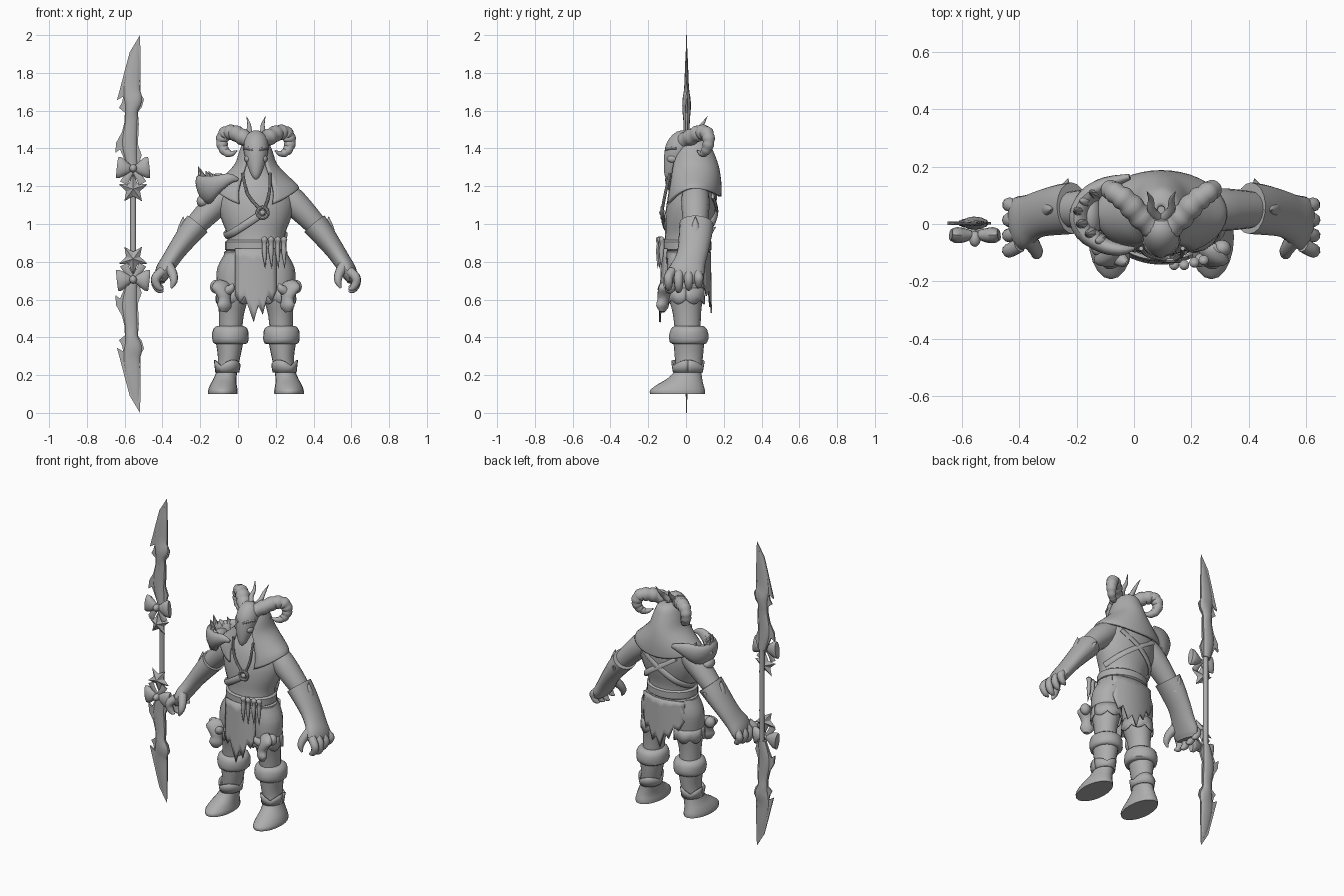
import bpy, bmesh, math, random
from mathutils import Vector as V

random.seed(4)
CX = 0.095                       # figure's centre line
ORIGIN = (CX, 0, 0)
grey = bpy.data.materials.new("stone_grey")
grey.diffuse_color = (0.42, 0.42, 0.42, 1)


def finish(name, bm, mirror="", origin=None, angle=40):
    bmesh.ops.recalc_face_normals(bm, faces=bm.faces)
    me = bpy.data.meshes.new(name)
    bm.to_mesh(me)
    bm.free()
    me.materials.append(grey)
    ob = bpy.data.objects.new(name, me)
    bpy.context.collection.objects.link(ob)
    ob.location = origin or ORIGIN
    if mirror:
        m = ob.modifiers.new("Mirror", 'MIRROR')
        m.use_axis = [a in mirror for a in "xyz"]
        m.use_mirror_merge = False
    bpy.ops.object.select_all(action='DESELECT')
    ob.select_set(True)
    bpy.context.view_layer.objects.active = ob
    bpy.ops.object.shade_smooth_by_angle(angle=math.radians(angle))
    return ob


def spline(pts, k):
    """Catmull-Rom through tuples of any length."""
    out = []
    for i in range(len(pts) - 1):
        a, b, c, d = (pts[max(i - 1, 0)], pts[i], pts[i + 1], pts[min(i + 2, len(pts) - 1)])
        for s in range(k):
            t = s / k
            out.append([0.5 * (2 * q + (r - p) * t + (2 * p - 5 * q + 4 * r - w) * t * t
                               + (3 * q - p - 3 * r + w) * t ** 3) for p, q, r, w in zip(a, b, c, d)])
    return out + [list(pts[-1])]


def tube(name, pts, ref=(1, 0, 0), n=16, k=3, mirror="", ridge=0, flat=False, origin=None, rough=0):
    """Sweep ellipses (x, y, z, radius along ref, other radius) along a path."""
    pts = spline([p if len(p) == 5 else (*p, p[3]) for p in pts], k)
    bm, rings, u = bmesh.new(), [], V(ref)
    for i, p in enumerate(pts):
        t = V(pts[min(i + 1, len(pts) - 1)][:3]) - V(pts[max(i - 1, 0)][:3])
        t = V((0, 0, 1)) if flat else t.normalized()
        u = (u - t * u.dot(t)).normalized()
        w = t.cross(u)
        f = 1 + (0.14 * abs(math.sin(i * math.pi / ridge)) - 0.07 if ridge else 0)
        ring = []
        for j in range(n):
            a = 2 * math.pi * j / n
            g = f * (1 + random.uniform(-rough, rough))
            ring.append(bm.verts.new(V(p[:3]) + u * (max(p[3], .001) * g * math.cos(a))
                                     + w * (max(p[4], .001) * g * math.sin(a))))
        rings.append(ring)
    for r, s in zip(rings, rings[1:]):
        for j in range(n):
            bm.faces.new((r[j], r[(j + 1) % n], s[(j + 1) % n], s[j]))
    bm.faces.new(rings[0][::-1])
    bm.faces.new(rings[-1])
    return finish(name, bm, mirror, origin)


def blob(name, c, r, mirror="", origin=None):
    bm = bmesh.new()
    bmesh.ops.create_uvsphere(bm, u_segments=14, v_segments=10, radius=1)
    for v in bm.verts:
        v.co = V(c) + V((v.co.x * r[0], v.co.y * r[1], v.co.z * r[2]))
    return finish(name, bm, mirror, origin)


def sheet(name, nu, nv, fn, thick, mirror=""):
    """Grid surface fn(u, v) with thickness."""
    bm = bmesh.new()
    g = [[bm.verts.new(fn(i / nu, j / nv)) for j in range(nv + 1)] for i in range(nu + 1)]
    for i in range(nu):
        for j in range(nv):
            bm.faces.new((g[i][j], g[i + 1][j], g[i + 1][j + 1], g[i][j + 1]))
    ob = finish(name, bm, mirror)
    ob.modifiers.new("Solidify", 'SOLIDIFY').thickness = thick
    return ob


# Torso, legs and boots
tube("torso", [(0, .01, .78, .165, .11), (0, .005, .88, .15, .12), (0, .01, .95, .155, .12),
               (0, .02, 1.03, .185, .13), (0, .03, 1.11, .2, .132), (0, .04, 1.19, .18, .12),
               (0, .045, 1.26, .11, .09), (0, .03, 1.32, .06, .06)], n=24, flat=True)
tube("thigh", [(.07, .01, .86, .085, .105), (.102, .005, .77, .102, .105), (.117, 0, .68, .092, .098),
               (.122, 0, .6, .08, .088), (.13, .005, .52, .066, .074), (.135, .01, .42, .06, .068)],
     mirror="x", flat=True)
tube("boot", [(.175, -.045, .10, .078, .145), (.175, -.045, .12, .078, .145), (.172, -.03, .15, .07, .122),
              (.163, -.005, .185, .06, .09), (.152, .012, .23, .055, .07), (.142, .015, .3, .06, .075),
              (.14, .015, .38, .074, .082)], mirror="x", n=20, flat=True)
tube("fur_cuff", [(.135, .015, .365, .08, .085), (.135, .015, .375, .093, .1), (.135, .015, .41, .097, .105),
                  (.135, .015, .445, .09, .095), (.135, .015, .46, .07, .075)], mirror="x", n=22, k=2,
     flat=True, rough=.02)


def ankle(u, v):
    a = 2 * math.pi * u
    h = .215 + v * (.035 + .03 * abs(math.cos(a * 1.5)))
    r = 1.06 + .12 * v
    return (.152 + .06 * r * math.cos(a), .01 + .075 * r * math.sin(a), h)


def trouser_hem(u, v):
    a = 2 * math.pi * u
    h = .66 - v * (.06 + .025 * abs(math.sin(a * 3.5)))
    r = 1.02 + .05 * v
    return (.12 + .088 * r * math.cos(a), .095 * r * math.sin(a), h)


sheet("ankle_wrap", 24, 2, ankle, .008, "x")
sheet("trouser_hem", 28, 2, trouser_hem, .006, "x")

# Arms, gauntlets and hands
tube("arm", [(.14, .05, 1.17, .07, .07), (.2, .05, 1.115, .075, .072), (.27, .05, 1.045, .07, .064),
             (.34, .05, .97, .06, .055)], ref=(0, 1, 0), mirror="x")
tube("gauntlet", [(.31, .055, 1.0, .09, .07), (.355, .05, .945, .088, .063), (.415, .038, .865, .082, .052),
                  (.455, .022, .805, .083, .047), (.487, .005, .755, .094, .044),
                  (.502, -.002, .715, .09, .034), (.505, -.005, .69, .07, .02)], ref=(0, 1, 0), mirror="x", n=18)
tube("cuff_spike_back", [(.35, .09, .93, .04), (.335, .125, .96, .02), (.325, .158, .985, .001)], mirror="x")
tube("cuff_spike_outer", [(.385, .05, .93, .04), (.388, .05, .98, .025), (.385, .05, 1.04, .001)], mirror="x")
for i in range(4):
    y, d = -.092 + .053 * i, .012 * abs(i - 1)
    tube(f"finger_{i + 1}", [(.495, y * .8, .75, .026), (.527, y, .72, .025), (.53, y, .68 + d, .023),
                             (.512, y, .65 + d, .017), (.49, y - .005, .643 + d, .004)], mirror="x", n=10)
tube("thumb", [(.465, -.05, .78, .03), (.44, -.085, .735, .025), (.435, -.105, .695, .019),
               (.448, -.11, .66, .005)], mirror="x", n=10)

# Hooded shoulder cape, open at the front
CAPE = [(1.458, .015, .015, .05), (1.44, .06, .07, .045), (1.385, .088, .105, .04), (1.315, .112, .13, .042),
        (1.25, .17, .142, .043), (1.2, .218, .148, .04), (1.17, .23, .15, .037)]
cape_rings = spline(CAPE, 3)


def cape(u, v):
    z, rx, ry, cy = cape_rings[round(v * (len(cape_rings) - 1))]
    gap = .7 - .3 * v
    a = gap + u * (2 * math.pi - 2 * gap)
    c = math.cos(a)
    drop = v ** 3 * (.1 * max(c, 0) ** 2 + .045 * max(-c, 0) ** 2 - .02)
    return (rx * math.sin(a), cy - ry * c, z - drop)


sheet("hooded_cape", 36, len(cape_rings) - 1, cape, .014)

# Horned skull head
tube("skull", [(0, .02, 1.46, .03, .03), (0, -.01, 1.445, .06, .06), (0, -.04, 1.4, .066, .07),
               (0, -.062, 1.345, .056, .058), (0, -.08, 1.295, .04, .04), (0, -.09, 1.255, .023, .024),
               (0, -.09, 1.236, .006, .008)], n=18)
tube("brow", [(.015, -.108, 1.39, .006), (.04, -.09, 1.4, .011), (.065, -.05, 1.4, .006)],
     mirror="x", n=8)
blob("cheek_bone", (.042, -.07, 1.345), (.02, .03, .022), "x")
tube("curled_horn", [(.02, -.02, 1.435, .04), (.07, .025, 1.46, .042), (.12, .078, 1.484, .04),
                     (.163, .11, 1.478, .036), (.18, .12, 1.435, .031), (.167, .107, 1.39, .025),
                     (.135, .085, 1.372, .017), (.1, .06, 1.388, .003)],
     ref=(0, 0, 1), mirror="x", k=6, ridge=4)
tube("small_horn", [(.012, .02, 1.45, .02), (.035, .05, 1.49, .015), (.036, .085, 1.525, .01),
                    (.05, .113, 1.57, .001)], mirror="x", n=10)

# Jawbone pauldron with teeth, on one shoulder only
tube("jaw_pauldron", [(-.095, -.085, 1.235, .008, .006), (-.14, -.09, 1.24, .028, .02),
                      (-.2, -.075, 1.215, .045, .028), (-.26, -.03, 1.185, .075, .035),
                      (-.275, .035, 1.18, .085, .036), (-.25, .1, 1.195, .065, .032),
                      (-.19, .14, 1.225, .045, .025), (-.11, .165, 1.24, .012, .01)], ref=(0, 0, 1))
blob("jaw_lobe", (-.25, .03, 1.17), (.045, .08, .06))
blob("jaw_knuckle", (-.28, .03, 1.12), (.035, .05, .035))
for i, (x, y) in enumerate([(-.215, -.06), (-.25, -.035), (-.28, .0), (-.29, .045), (-.27, .08), (-.235, .11)]):
    h = 1.268 + .012 * (i % 2) + (.025 if i in (2, 3) else 0)
    tube(f"jaw_tooth_{i + 1}", [(x, y, 1.2, .03), (x, y, 1.24, .02), (x - .015, y, h, .001)], n=8)

# Belts, straps, cords and ring
for name, z, h, rx, ry in [("belt", .885, .03, .163, .131), ("hip_wrap", .835, .025, .168, .127)]:
    tube(name, [(0, .005, z - h, rx - .012, ry - .01), (0, .005, z - h * .7, rx, ry),
                (0, .005, z + h * .7, rx, ry), (0, .005, z + h, rx - .012, ry - .01)], n=24, k=1, flat=True)
BACK = [(.16, .03, .94), (.11, .125, .99), (0, .158, 1.07), (-.12, .14, 1.15)]
FRONT = [(.04, -.118, 1.06), (-.05, -.118, 1.0), (-.13, -.075, .95)]
tube("chest_strap", [(*p, .02, .009) for p in FRONT + [(-x, y, z) for x, y, z in BACK]],
     ref=(0, 0, 1), n=8, k=5)
tube("back_strap", [(*p, .02, .009) for p in BACK], ref=(0, 0, 1), n=8, k=5)
tube("left_cord", [(-.07, -.085, 1.27, .008), (-.045, -.11, 1.16, .008), (.02, -.125, 1.08, .008)], n=8)
tube("right_cord", [(.075, -.085, 1.27, .008), (.07, -.11, 1.16, .008), (.045, -.125, 1.08, .008)], n=8)
tube("chest_ring", [(.035 + .028 * math.cos(a), -.127, 1.06 + .028 * math.sin(a), .009)
                    for a in [i * math.pi / 6 for i in range(13)]], ref=(0, 1, 0), n=8, k=2)
blob("ring_stud", (.035, -.13, 1.06), (.015, .012, .015))
for i, x in enumerate([.045, .08, .115, .148]):
    y = -.138 + .25 * max(x - .08, 0)
    tube(f"belt_fang_{i + 1}", [(x, y, .93, .006), (x, y - .005, .92, .018), (x, y - .005, .895, .012),
                                (x, y - .008, .85, .013), (x + .004, y - .012, .765, .001)], n=10)


# Tattered cloths, hanging from the belt
def cloth(name, hems, x0, x1, top, y, k, lean):
    n = len(hems) - 1

    def fn(u, v):
        x = x0 + u * (x1 - x0)
        return (x, y + k * x * x + lean * v, top + v * (hems[round(u * n)] - top))
    sheet(name, n, 6, fn, .008)


cloth("front_cloth", [.62, .58, .62, .55, .48, .57, .52, .62, .59, .65], -.11, .11, .87, -.13, 2, -.012)
cloth("back_cloth", [.72, .66, .68, .6, .63, .53, .6, .56, .65, .62, .71], -.15, .15, .85, .132, -1.8, .005)

# Bone guards on the thighs
D = (.85, -.5, 0)
tube("thigh_guard", [(.2, -.085, .695, .022, .015), (.187, -.1, .672, .058, .03), (.172, -.115, .635, .045, .03),
                     (.167, -.12, .6, .034, .028), (.167, -.125, .565, .042, .028),
                     (.172, -.125, .535, .018, .012)], ref=D, mirror="x")
tube("guard_hook", [(.16, -.115, .64, .025), (.132, -.13, .66, .022), (.122, -.135, .685, .004)], mirror="x", n=10)
blob("guard_lobe", (.212, -.085, .668), (.032, .03, .036), "x")

# Double-ended spear, mirrored about its middle
SPEAR = (-.555, .003, 1.0)
OUTLINE = [(.036, 1.0), (-.018, .91), (-.045, .81), (-.07, .714), (-.086, .655), (-.052, .675), (-.06, .64),
           (-.075, .615), (-.044, .59), (-.046, .54), (-.06, .485), (-.09, .43), (-.095, .375), (-.07, .395),
           (-.05, .35), (-.03, .3), (.025, .3), (.045, .365), (.025, .42), (.03, .53), (.025, .59),
           (.046, .62), (.057, .66), (.04, .69), (.04, .85)]
bm = bmesh.new()
face = bm.faces.new([bm.verts.new((x, -.007, z)) for x, z in OUTLINE])
ext = bmesh.ops.extrude_face_region(bm, geom=[face])
for v in ext["geom"]:
    if isinstance(v, bmesh.types.BMVert):
        v.co.y = .007
for v in bm.verts:                                   # thin towards the tip
    v.co.y *= 1.25 - v.co.z
finish("spear_blade", bm, "z", SPEAR, 30)
tube("blade_spine", [(-.003, 0, .3, .026, .02), (-.02, 0, .42, .04, .017), (-.01, 0, .54, .034, .017),
                     (-.008, 0, .6, .034, .022), (0, 0, .655, .048, .022), (-.008, 0, .72, .044, .013),
                     (.005, 0, .84, .032, .008), (.018, 0, .94, .01, .003)],
     mirror="z", origin=SPEAR, n=12, k=4)
tube("spear_shaft", [(0, 0, -.36, .016), (0, 0, .36, .016)], k=1, n=12, origin=SPEAR)
tube("bow_loop", [(.01, -.04, .295, .016, .014), (.035, -.042, .295, .036, .024), (.065, -.042, .298, .054, .028),
                  (.084, -.04, .3, .056, .02)], ref=(0, 0, 1), mirror="xz", origin=SPEAR, n=12)
blob("bow_knot", (0, -.055, .295), (.02, .028, .022), "z", SPEAR)
tube("bow_tail", [(0, -.04, .29, .012, .006), (.03, -.045, .25, .018, .006), (.05, -.045, .215, .022, .004)],
     mirror="xz", origin=SPEAR, n=8)
bm = bmesh.new()
rim = []
for i in range(10):
    a, r = math.pi / 2 + i * math.pi / 5, (.038 if i % 2 else .08)
    rim.append(bm.verts.new((r * math.cos(a), -.035, .185 + r * math.sin(a))))
for y in (-.06, -.01):
    apex = bm.verts.new((0, y, .185))
    for i in range(10):
        bm.faces.new((rim[i], rim[(i + 1) % 10], apex))
finish("star_charm", bm, "z", SPEAR, 10)
